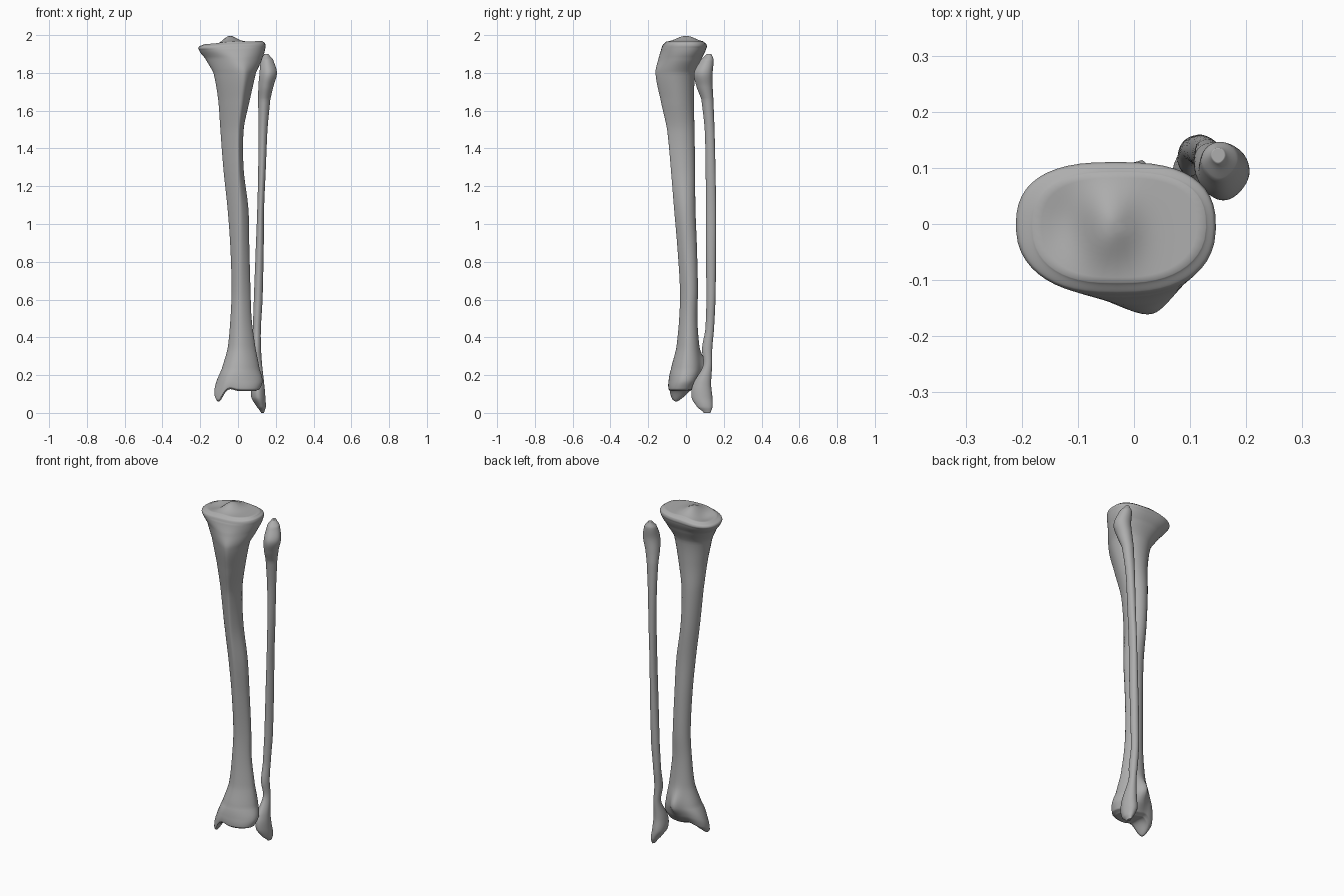
import bpy
import bmesh
from math import cos, sin, pi, exp, copysign
from mathutils import Vector

default_cube = bpy.data.objects.get("Cube")
if default_cube:
    bpy.data.objects.remove(default_cube, do_unlink=True)

SIDES = 48
STEPS = 8


def make_material(name, value):
    material = bpy.data.materials.new(name)
    material.use_nodes = True
    colour = (value, value, value, 1)
    material.diffuse_color = colour
    shader = material.node_tree.nodes["Principled BSDF"]
    shader.inputs["Base Color"].default_value = colour
    shader.inputs["Roughness"].default_value = 0.7
    return material


def spline(before, start, end, after, t):
    """Smooth interpolation between two section values."""
    tangent_a = (end - before) / 2
    tangent_b = (after - start) / 2
    return ((2 * t**3 - 3 * t**2 + 1) * start + (t**3 - 2 * t**2 + t) * tangent_a
            + (3 * t**2 - 2 * t**3) * end + (t**3 - t**2) * tangent_b)


def refine(sections):
    """Fill in smooth in-between sections."""
    last = len(sections) - 1
    result = []
    for i in range(last):
        rows = [sections[max(0, min(last, i + k))] for k in (-1, 0, 1, 2)]
        for step in range(STEPS):
            t = step / STEPS
            row = [spline(*values, t) for values in zip(*rows)]
            row[0] = rows[1][0] + (rows[2][0] - rows[1][0]) * t
            result.append(row)
    result.append(sections[last])
    return result


def outline(section):
    """One closed ring; the front is pinched towards a ridge."""
    z, left, right, front, back, ridge, pinch, square = section
    mid_x, mid_y = (left + right) / 2, (front + back) / 2
    half_x, half_y = (right - left) / 2, (back - front) / 2
    ring = []
    for i in range(SIDES):
        angle = 2 * pi * i / SIDES
        c = copysign(abs(cos(angle)) ** square, cos(angle))
        s = copysign(abs(sin(angle)) ** square, sin(angle))
        forward = max(0, -s) ** 1.5
        x = mid_x + half_x * c * (1 - pinch * forward) + (ridge - mid_x) * forward
        ring.append(Vector((x, mid_y + half_y * s, z)))
    return ring


def cap_rings(ring):
    """Shrinking rings that close an end."""
    centre = sum(ring, Vector()) / len(ring)
    return [[centre.lerp(p, k / 10) for p in ring] for k in range(9, 0, -1)]


def build_bone(name, sections, material, shape):
    rings = [outline(s) for s in refine(sections)]
    rings = cap_rings(rings[0])[::-1] + rings + cap_rings(rings[-1])
    bm = bmesh.new()
    loops = [[bm.verts.new(shape(p)) for p in ring] for ring in rings]
    for lower, upper in zip(loops, loops[1:]):
        for i in range(SIDES):
            j = (i + 1) % SIDES
            bm.faces.new((lower[i], lower[j], upper[j], upper[i]))
    bm.faces.new(loops[0][::-1])
    bm.faces.new(loops[-1])
    bmesh.ops.recalc_face_normals(bm, faces=bm.faces)
    mesh = bpy.data.meshes.new(name)
    bm.to_mesh(mesh)
    bm.free()
    mesh.polygons.foreach_set("use_smooth", [True] * len(mesh.polygons))
    mesh.materials.append(material)
    bone = bpy.data.objects.new(name, mesh)
    bpy.context.collection.objects.link(bone)
    return bone


def bump(value, centre, width):
    return exp(-((value - centre) / width) ** 2)


def shape_shin(p):
    """Adds the joint surface relief at both ends."""
    x, y, z = p
    top = min(1, max(0, (z - 1.87) / 0.08))
    z += top * (0.05 * x + 0.036 * bump(x, -0.045, 0.05) * bump(y, 0, 0.07)
                - 0.012 * bump(x, -0.12, 0.05) * bump(y, 0, 0.06))
    # inner ankle knob and the back lip of the lower end
    low = min(1, max(0, (0.23 - z) / 0.11))
    z -= low * 0.058 * bump(x, -0.105, 0.032) * bump(y, -0.06, 0.06)
    z += low * 0.012 * bump(x, -0.045, 0.03)
    y += 0.035 * bump(z, 0.24, 0.07) * bump(x, 0.01, 0.03) * (y > 0) * max(0, y) / 0.08
    return Vector((x, y, z))


def keep(p):
    return p


bone_grey = make_material("bone grey", 0.42)

# Shin bone: height, left, right, front, back, ridge, pinch, squareness
shin_sections = [
    (.115, -.11, .09, -.08, .02, -.01, .1, .8),
    (.125, -.125, .115, -.093, .04, -.01, .1, .8),
    (.17, -.117, .13, -.092, .065, -.01, .15, .85),
    (.23, -.087, .115, -.08, .08, 0, .2, .9),
    (.34, -.055, .093, -.052, .07, .01, .2, 1),
    (.5, -.04, .072, -.036, .06, .01, .25, 1),
    (.65, -.034, .066, -.032, .063, .01, .3, 1),
    (.87, -.04, .06, -.045, .058, .01, .35, 1),
    (1.08, -.055, .055, -.063, .05, .01, .45, 1),
    (1.29, -.077, .03, -.08, .048, 0, .5, 1),
    (1.5, -.093, .03, -.1, .045, 0, .5, 1),
    (1.66, -.105, .063, -.135, .042, .015, .5, 1),
    (1.8, -.13, .095, -.161, .05, .025, .5, .95),
    (1.88, -.175, .13, -.145, .085, 0, .35, .85),
    (1.93, -.207, .145, -.13, .108, -.025, .15, .77),
    (1.95, -.207, .143, -.122, .108, -.03, .1, .75),
    (1.963, -.18, .128, -.105, .092, -.03, .1, .75),
]
build_bone("shin_bone", shin_sections, bone_grey, shape_shin)

# Calf bone: height, centre x, centre y, half width, half depth
calf_path = [
    (0, .13, .112, .008, .018),
    (.03, .124, .1, .023, .04),
    (.08, .108, .085, .037, .055),
    (.15, .105, .085, .034, .048),
    (.25, .108, .114, .02, .024),
    (.34, .1, .112, .022, .027),
    (.44, .1, .125, .021, .023),
    (.6, .107, .132, .023, .024),
    (.87, .115, .132, .021, .027),
    (1.08, .12, .132, .018, .027),
    (1.29, .127, .13, .02, .026),
    (1.5, .132, .125, .024, .026),
    (1.66, .139, .113, .032, .032),
    (1.73, .148, .098, .04, .043),
    (1.8, .16, .092, .046, .049),
    (1.87, .153, .112, .033, .034),
    (1.9, .15, .122, .012, .013),
]
calf_sections = [(z, x - w, x + w, y - d, y + d, x, .25, .95)
                 for z, x, y, w, d in calf_path]
build_bone("calf_bone", calf_sections, bone_grey, keep)
